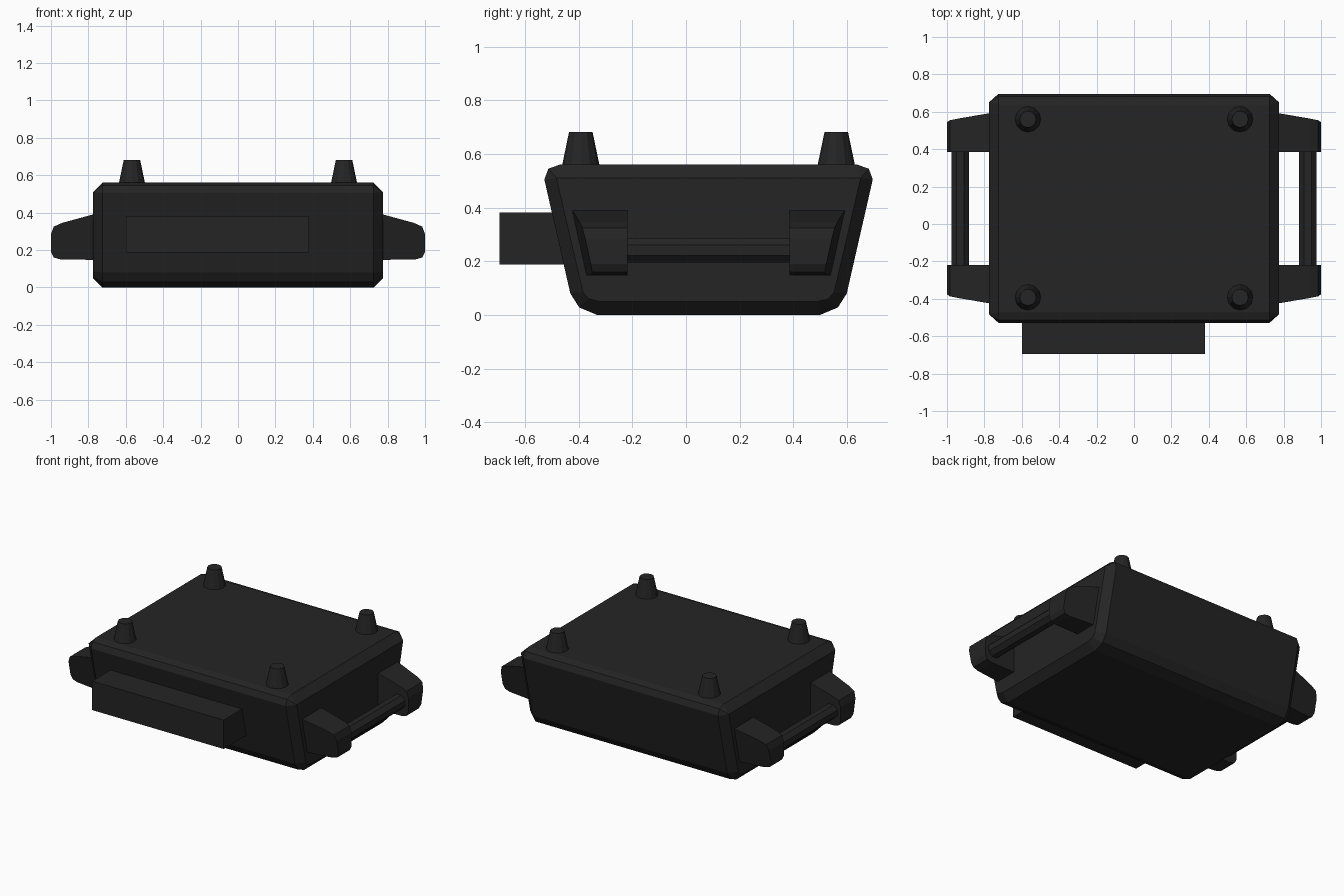
import bpy, bmesh, math
from mathutils import Matrix, Vector

cube = bpy.data.objects.get("Cube")
if cube:
    bpy.data.objects.remove(cube, do_unlink=True)

MID_Y = 0.084  # depth centre of the case

black = bpy.data.materials.new("matte black")
black.use_nodes = True
colour = (0.018, 0.018, 0.018, 1)
black.diffuse_color = colour
black.node_tree.nodes["Principled BSDF"].inputs["Base Color"].default_value = colour


def finish(name, bm):
    bmesh.ops.remove_doubles(bm, verts=bm.verts, dist=1e-5)
    bmesh.ops.recalc_face_normals(bm, faces=bm.faces)
    mesh = bpy.data.meshes.new(name)
    bm.to_mesh(mesh)
    bm.free()
    mesh.materials.append(black)
    obj = bpy.data.objects.new(name, mesh)
    bpy.context.collection.objects.link(obj)
    return obj


def loft(name, rings):
    """Skin a list of equal-length point rings and cap both ends."""
    bm = bmesh.new()
    loops = [[bm.verts.new(p) for p in ring] for ring in rings]
    n = len(loops[0])
    for a, b in zip(loops, loops[1:]):
        for i in range(n):
            j = (i + 1) % n
            bm.faces.new((a[i], a[j], b[j], b[i]))
    bm.faces.new(loops[0])
    bm.faces.new(loops[-1])
    return finish(name, bm)


def cone(name, r1, r2, depth, sides, matrix):
    bm = bmesh.new()
    bmesh.ops.create_cone(bm, cap_ends=True, segments=sides, radius1=r1,
                          radius2=r2, depth=depth, matrix=matrix)
    return finish(name, bm)


# Case: tapered profile with softened corners and chamfered ends
outer = [(0.555, 0.56), (0.597, 0.545), (0.612, 0.505),
         (0.515, 0.08), (0.482, 0.028), (0.415, 0)]
inner = [(0.567, 0.51)] * 3 + [(0.468, 0.085), (0.447, 0.06), (0.405, 0.05)]


def case_ring(x, half):
    full = half + [(-v, z) for v, z in reversed(half)]
    return [(x, MID_Y + v, z) for v, z in full]


loft("case", [case_ring(-0.775, inner), case_ring(-0.725, outer),
              case_ring(0.725, outer), case_ring(0.775, inner)])

# Front slab, its back end buried in the sloping case front
bm = bmesh.new()
bmesh.ops.create_cube(bm, size=1, matrix=Matrix.Translation((-0.11, -0.54, 0.285))
                      @ Matrix.Diagonal((0.98, 0.31, 0.195, 1)))
finish("front_slab", bm)

# Side handles: two tapered brackets and an eight-sided bar on each side
bracket = [(0.76, 0.394), (0.94, 0.345), (0.985, 0.325), (1, 0.285),
           (1, 0.19), (0.985, 0.16), (0.95, 0.15), (0.76, 0.147)]


def outer_reach(x, z):
    return 0.455 + 0.22 * (z - 0.15) - 0.11 * (x - 0.775)


for side, s in (("left", 1), ("right", -1)):
    for end, t in (("front", -1), ("back", 1)):
        near = [(s * x, MID_Y + t * 0.302, z) for x, z in bracket]
        far = [(s * x, MID_Y + t * outer_reach(x, z), z) for x, z in bracket]
        loft(f"{side}_{end}_handle_bracket", [near, far])
    turn = Matrix.Rotation(math.pi / 2, 4, "X") @ Matrix.Rotation(math.pi / 8, 4, "Z")
    cone(f"{side}_handle_bar", 0.05, 0.05, 0.64, 8,
         Matrix.Translation((s * 0.929, MID_Y, 0.241)) @ turn)

    # Tapered pegs on the top corners
    for end, t in (("front", -1), ("back", 1)):
        cone(f"{side}_{end}_peg", 0.07, 0.044, 0.125, 12,
             Matrix.Translation((s * 0.567, MID_Y + t * 0.476, 0.6185)))
